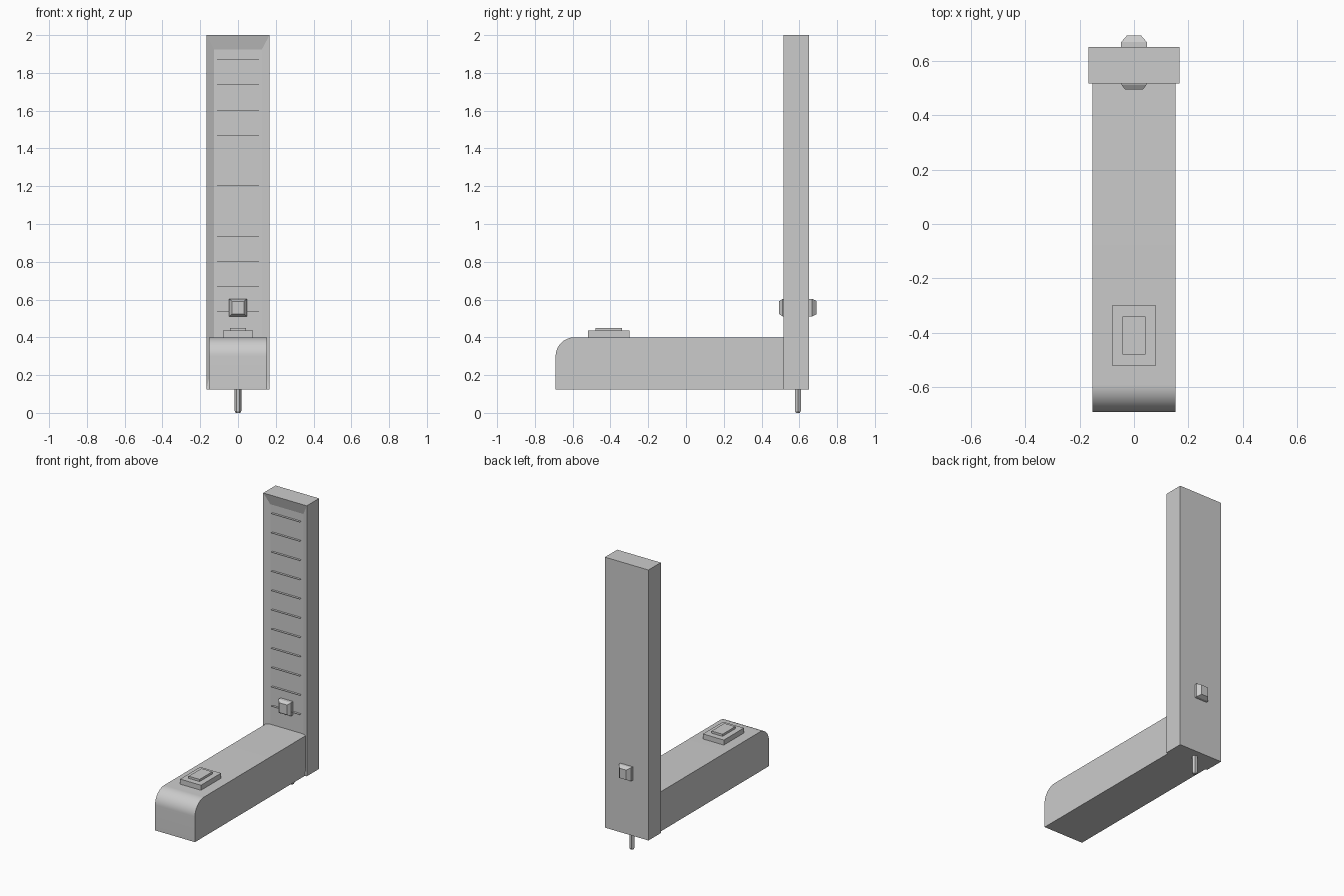
import bpy
import bmesh
from math import cos, sin, pi, radians

old = bpy.data.objects.get("Cube")
if old:
    bpy.data.objects.remove(old, do_unlink=True)

grey = bpy.data.materials.new("light grey")
grey.use_nodes = True
grey.diffuse_color = (0.6, 0.6, 0.6, 1)
grey.node_tree.nodes["Principled BSDF"].inputs["Base Color"].default_value = (0.6, 0.6, 0.6, 1)


def finish(name, bm):
    """Turn a bmesh into a named grey object."""
    bmesh.ops.recalc_face_normals(bm, faces=bm.faces)
    mesh = bpy.data.meshes.new(name)
    bm.to_mesh(mesh)
    bm.free()
    mesh.materials.append(grey)
    obj = bpy.data.objects.new(name, mesh)
    bpy.context.collection.objects.link(obj)
    return obj


def loft(name, rings):
    """Skin a list of equal-length point rings and cap both ends."""
    bm = bmesh.new()
    loops = [[bm.verts.new(p) for p in ring] for ring in rings]
    n = len(loops[0])
    for a, b in zip(loops, loops[1:]):
        for i in range(n):
            j = (i + 1) % n
            bm.faces.new((a[i], a[j], b[j], b[i]))
    bm.faces.new(loops[0])
    bm.faces.new(loops[-1])
    return finish(name, bm)


def rect(half_x, y0, y1, z):
    return [(-half_x, y0, z), (half_x, y0, z), (half_x, y1, z), (-half_x, y1, z)]


def box(name, half_x, y0, y1, z0, z1):
    return loft(name, [rect(half_x, y0, y1, z) for z in (z0, z1)])


# Upright mast with a shallow recess in its front face
FRONT, BACK, BASE, DEPTH = 0.515, 0.65, 0.125, 0.02
mast = box("mast", 0.167, FRONT, BACK, BASE, 2.0)
bm = bmesh.new()
bm.from_mesh(mast.data)
face = next(f for f in bm.faces if f.normal.y < -0.9)
bmesh.ops.inset_region(bm, faces=[face], thickness=0.057)
for v in face.verts:
    v.co.z = 1.925 if v.co.z > 1 else 0.3
    v.co.y += DEPTH
bm.to_mesh(mast.data)
bm.free()

# Thin ledges across the recess
for i in range(11):
    z = 1.87 - 0.1335 * i
    box(f"ledge_{i + 1}", 0.11, FRONT + 0.004, FRONT + DEPTH, z - 0.001, z + 0.001)

# Long foot with a rounded front top edge
R, TOP, TOE = 0.1, 0.40, -0.69
profile = [(FRONT + DEPTH, BASE), (FRONT + DEPTH, TOP)]
profile += [(TOE + R - R * sin(a), TOP - R + R * cos(a))
            for a in (pi / 2 * k / 16 for k in range(17))]
profile.append((TOE, BASE))
foot = loft("foot", [[(x, y, z) for y, z in profile] for x in (-0.153, 0.153)])
bpy.ops.object.select_all(action="DESELECT")
foot.select_set(True)
bpy.context.view_layer.objects.active = foot
bpy.ops.object.shade_smooth_by_angle(angle=radians(30))

# Stepped pad on the foot
box("pad_base", 0.08, -0.52, -0.30, TOP - 0.005, 0.435)
box("pad_top", 0.042, -0.48, -0.34, 0.43, 0.45)

# Square bolt through the mast with chamfered ends
sections = [(0.493, 0.032, 0.034), (0.512, 0.047, 0.047),
            (0.668, 0.047, 0.047), (0.692, 0.026, 0.034)]
loft("bolt", [[(sx * w, y, 0.557 + sz * h)
               for sx, sz in ((-1, -1), (1, -1), (1, 1), (-1, 1))]
              for y, w, h in sections])

# Hexagonal pin under the mast with a tapered tip
loft("pin", [[(r * cos(k * pi / 3), 0.592 + r * sin(k * pi / 3), z) for k in range(6)]
             for z, r in ((0.0, 0.012), (0.01, 0.018), (0.14, 0.018))])
